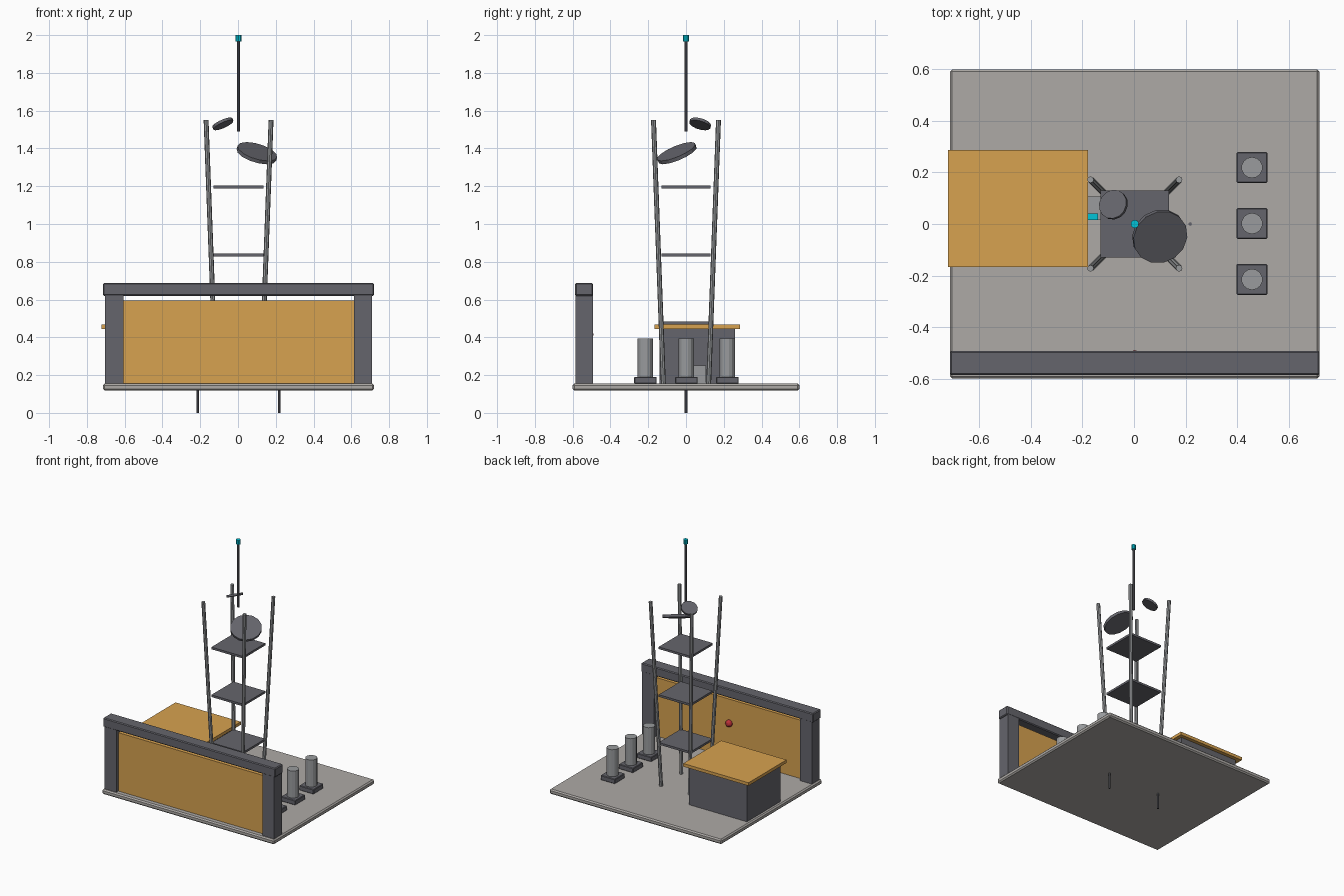
import bpy
from mathutils import Vector

if "Cube" in bpy.data.objects:
    bpy.data.objects.remove(bpy.data.objects["Cube"])


def material(name, colour):
    m = bpy.data.materials.new(name)
    m.diffuse_color = colour
    m.use_nodes = True
    m.node_tree.nodes["Principled BSDF"].inputs["Base Color"].default_value = m.diffuse_color
    return m


orange = material("orange", (0.68, 0.36, 0.08, 1))
cyan = material("cyan", (0.0, 0.55, 0.68, 1))
red = material("red", (0.5, 0.03, 0.04, 1))
pale = material("pale_grey", (0.42, 0.40, 0.38, 1))
dark = material("dark_grey", (0.13, 0.13, 0.15, 1))
metal = material("metal_grey", (0.32, 0.33, 0.34, 1))


def box(name, x, y, z, mat, bevel=0.0):
    """Box given as (min, max) ranges on each axis."""
    bpy.ops.mesh.primitive_cube_add(size=1, location=[(a + b) / 2 for a, b in (x, y, z)])
    o = bpy.context.object
    o.name = name
    o.scale = [b - a for a, b in (x, y, z)]
    bpy.ops.object.transform_apply(location=False, rotation=False, scale=True)
    o.data.materials.append(mat)
    if bevel:
        mod = o.modifiers.new("bevel", 'BEVEL')
        mod.width = bevel
        mod.segments = 1
    return o


def rod(name, start, end, radius, mat, sides=8):
    """Cylinder running between two points."""
    a, b = Vector(start), Vector(end)
    bpy.ops.mesh.primitive_cylinder_add(vertices=sides, radius=radius,
                                        depth=(b - a).length, location=(a + b) / 2)
    o = bpy.context.object
    o.name = name
    o.rotation_euler = (b - a).to_track_quat('Z', 'Y').to_euler()
    o.data.materials.append(mat)
    return o


def disc(name, centre, normal, radius, thickness):
    c, n = Vector(centre), Vector(normal).normalized() * thickness / 2
    return rod(name, c - n, c + n, radius, dark, 14)


CX = 0.003
TOP = 0.155

# Base slab and the two pegs under it
box("base_slab", (-0.715, 0.72), (-0.6, 0.6), (0.118, TOP), pale, 0.009)
for x in (-0.213, 0.218):
    rod("ground_peg", (x, 0, 0), (x, 0, 0.16), 0.007, dark)

# Framed front panel with a knob on its back
for x in ((-0.704, -0.605), (0.613, 0.71)):
    box("frame_post", x, (-0.585, -0.493), (TOP, 0.625), dark)
box("frame_beam", (-0.715, 0.72), (-0.587, -0.492), (0.62, 0.688), dark, 0.006)
box("front_panel", (-0.606, 0.614), (-0.56, -0.522), (TOP, 0.595), orange)
bpy.ops.mesh.primitive_uv_sphere_add(segments=12, ring_count=8, radius=0.026,
                                     location=(CX, -0.516, 0.415))
bpy.context.object.name = "panel_knob"
bpy.context.object.data.materials.append(red)

# Hut with overhanging roof, step and small terminal
box("hut_walls", (-0.69, -0.205), (-0.14, 0.26), (TOP, 0.447), dark)
box("hut_roof", (-0.722, -0.178), (-0.166, 0.287), (0.445, 0.468), orange)
box("hut_step", (-0.21, -0.125), (0.018, 0.107), (TOP, 0.25), metal)
box("hut_indicator", (-0.21, -0.14), (0.015, 0.04), (0.25, 0.29), cyan)

# Mast tower: four splayed legs and three decks
for sx in (-1, 1):
    for sy in (-1, 1):
        rod("tower_leg", (CX + sx * 0.12, sy * 0.12, TOP),
            (CX + sx * 0.172, sy * 0.172, 1.55), 0.013, metal)
for z in (0.475, 0.835, 1.195):
    box("tower_deck", (CX - 0.133, CX + 0.133), (-0.131, 0.131),
        (z - 0.008, z + 0.008), dark)

# Dishes and antenna
disc("large_dish", (0.1, -0.048, 1.375), (0.3, -0.42, 1), 0.109, 0.02)
disc("small_dish", (-0.08, 0.075, 1.53), (-0.45, 0.3, 1), 0.058, 0.015)
rod("antenna", (CX, 0, 1.49), (CX, 0, 1.97), 0.008, dark)
rod("antenna_tip", (CX, 0, 1.967), (CX, 0, 2.0), 0.016, cyan, 10)

# Row of three columns on plinths
for y in (-0.215, 0.002, 0.219):
    box("column_plinth", (0.398, 0.518), (y - 0.06, y + 0.06), (TOP, 0.191), dark, 0.004)
    rod("column", (0.458, y, 0.19), (0.458, y, 0.394), 0.041, metal, 14)
